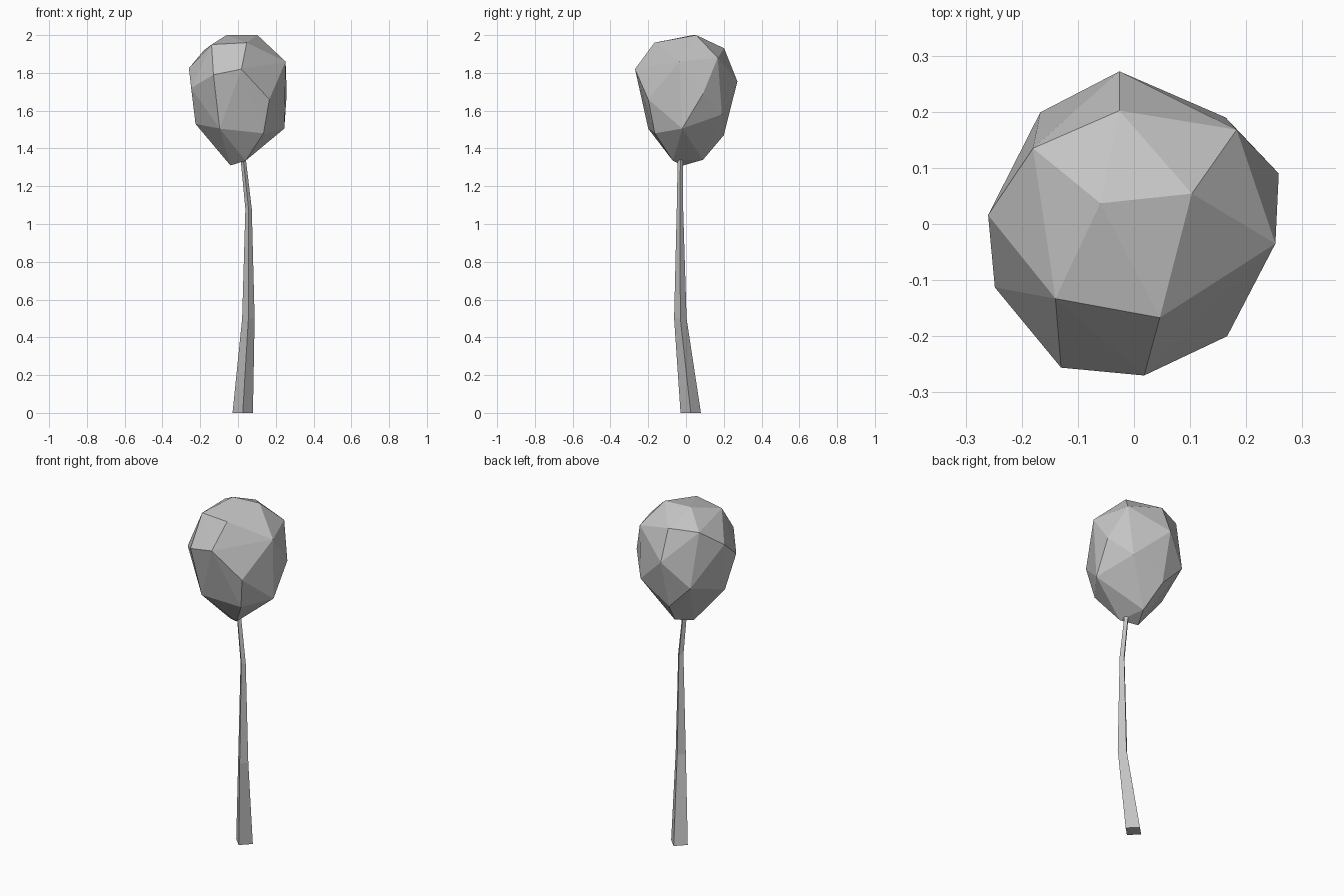
import bpy
import bmesh

default_cube = bpy.data.objects.get("Cube")
if default_cube:
    bpy.data.objects.remove(default_cube, do_unlink=True)

# One plain grey for the whole tree
GREY = (0.55, 0.55, 0.55, 1.0)
grey = bpy.data.materials.new("plain grey")
grey.use_nodes = True
grey.diffuse_color = GREY
grey.node_tree.nodes["Principled BSDF"].inputs["Base Color"].default_value = GREY


def make_object(name, bm):
    """Turn a bmesh into a flat shaded object with the shared material."""
    bmesh.ops.recalc_face_normals(bm, faces=bm.faces[:])
    mesh = bpy.data.meshes.new(name)
    bm.to_mesh(mesh)
    bm.free()
    mesh.materials.append(grey)
    obj = bpy.data.objects.new(name, mesh)
    bpy.context.scene.collection.objects.link(obj)
    return obj


def faceted_hull(name, rings):
    """Wrap a faceted skin around rings of corner points."""
    bm = bmesh.new()
    for ring in rings:
        for corner in ring:
            bm.verts.new(corner)
    result = bmesh.ops.convex_hull(bm, input=bm.verts[:])
    loose = [v for v in bm.verts if not v.link_faces]
    bmesh.ops.delete(bm, geom=loose, context='VERTS')
    return make_object(name, bm)


def diamond_tube(name, sections):
    """Loft a four-sided tube through (x, y, z, radius) sections."""
    bm = bmesh.new()
    rings = []
    for x, y, z, radius in sections:
        directions = ((-1, 0), (0, -1), (1, 0), (0, 1))
        rings.append([bm.verts.new((x + dx * radius, y + dy * radius, z))
                      for dx, dy in directions])
    for lower, upper in zip(rings, rings[1:]):
        for i in range(len(lower)):
            j = (i + 1) % len(lower)
            bm.faces.new((lower[i], lower[j], upper[j], upper[i]))
    bm.faces.new(rings[0])
    bm.faces.new(rings[-1])
    return make_object(name, bm)


# Crown: irregular faceted ball, narrowing towards the trunk
crown_top = [(-.06, .037, 2), (.103, .054, 2), (.046, -.167, 1.96),
             (-.14, -.133, 1.95), (-.18, .135, 1.92), (-.026, .202, 1.93),
             (.183, .168, 1.88), (.252, -.035, 1.86), (-.26, .016, 1.825)]
crown_middle = [(.018, -.27, 1.82), (-.13, -.256, 1.79), (-.248, -.113, 1.72),
                (-.167, .199, 1.61), (-.026, .272, 1.755), (.163, .19, 1.58),
                (.258, .09, 1.69), (.166, -.2, 1.66)]
crown_lower = [(-.225, -.04, 1.53), (-.097, -.2, 1.505), (.135, -.165, 1.48),
               (.245, -.02, 1.505), (-.03, .2, 1.47)]
crown_bottom = [(-.04, -.015, 1.31), (.04, -.07, 1.335), (.01, .09, 1.34)]
faceted_hull("crown", [crown_top, crown_middle, crown_lower, crown_bottom])

# Trunk: slightly bent, tapering four-sided stem
diamond_tube("trunk", [(.025, .025, 0, .054), (.055, -.03, .5, .033),
                       (.056, -.032, 1.08, .017), (.028, -.03, 1.34, .014)])
